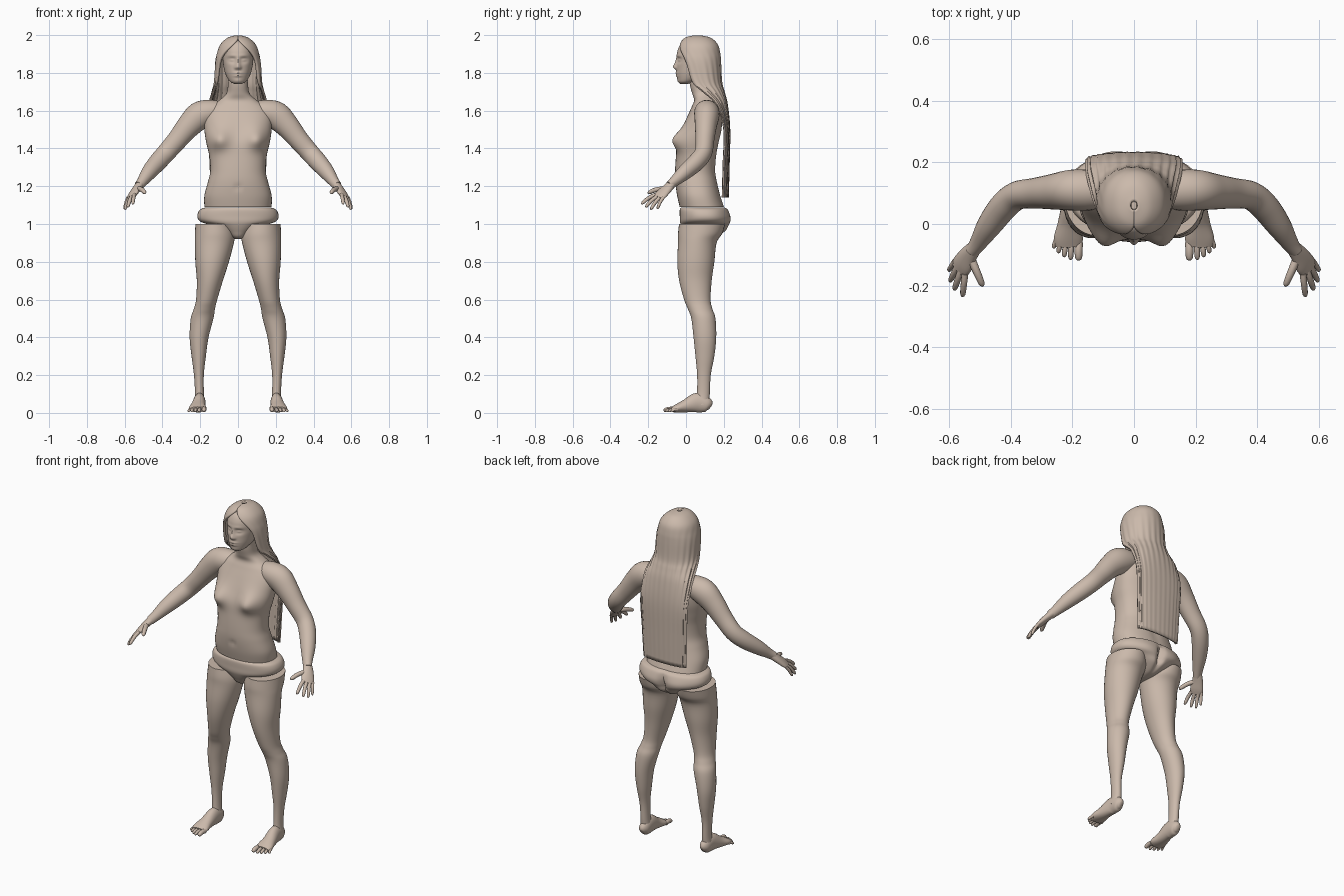
import bpy, bmesh, math
from mathutils import Vector

skin = bpy.data.materials.new("warm_beige")
skin.diffuse_color = (0.60, 0.49, 0.41, 1)


def finish(name, bm, mirror=False, angle=50):
    bmesh.ops.recalc_face_normals(bm, faces=bm.faces)
    me = bpy.data.meshes.new(name)
    bm.to_mesh(me)
    bm.free()
    me.materials.append(skin)
    ob = bpy.data.objects.new(name, me)
    bpy.context.collection.objects.link(ob)
    if mirror:
        m = ob.modifiers.new("Mirror", 'MIRROR')
        m.use_mirror_merge = False
    bpy.ops.object.select_all(action='DESELECT')
    ob.select_set(True)
    bpy.context.view_layer.objects.active = ob
    bpy.ops.object.shade_smooth_by_angle(angle=math.radians(angle))
    return ob


def spline(rows, steps):
    """Smooth curve through rows of equal length."""
    out = []
    for i in range(len(rows) - 1):
        p = [rows[max(0, min(len(rows) - 1, i + k))] for k in (-1, 0, 1, 2)]
        for s in range(steps):
            t = s / steps
            out.append([0.5 * (2 * b + (c - a) * t + (2 * a - 5 * b + 4 * c - d) * t * t
                               + (3 * b - a - 3 * c + d) * t ** 3) for a, b, c, d in zip(*p)])
    out.append(list(rows[-1]))
    return out


def skin_rings(bm, rings, closed=True):
    vs = [[bm.verts.new(p) for p in r] for r in rings]
    n = len(vs[0])
    for a, b in zip(vs, vs[1:]):
        for j in range(n if closed else n - 1):
            k = (j + 1) % n
            bm.faces.new((a[j], a[k], b[k], b[j]))
    if closed:
        bm.faces.new(vs[0][::-1])
        bm.faces.new(vs[-1])


def loft(bm, rows, n=32, steps=5, power=1.0, bumps=()):
    """Level rings (x, y, z, half width, half depth); bumps push front (-1) or back (1)."""
    rings = []
    for x, y, z, rx, ry in spline(rows, steps):
        ring = []
        for j in range(n):
            a = 2 * math.pi * j / n
            c, s = math.cos(a), math.sin(a)
            px = x + max(rx, .002) * math.copysign(abs(c) ** power, c)
            py = y + max(ry, .002) * math.copysign(abs(s) ** power, s)
            for bx, bz, sx, sz, amt, side in bumps:
                if s * side > 0:
                    u = (abs(px) - bx) / sx if bx else px / sx
                    v = (z - bz) / sz
                    py += side * amt * math.exp(-(u * u + v * v) / 2) * abs(s) ** .5
            ring.append((px, py, z))
        rings.append(ring)
    skin_rings(bm, rings)


def tube(bm, rows, ref, n=16, steps=5):
    """Rings square to a path (x, y, z, half size along ref, other half size)."""
    pts = spline(rows, steps)
    rings = []
    for i, p in enumerate(pts):
        t = (Vector(pts[min(i + 1, len(pts) - 1)][:3]) - Vector(pts[max(i - 1, 0)][:3])).normalized()
        u = Vector(ref)
        u = (u - u.dot(t) * t).normalized()
        v = t.cross(u)
        rings.append([Vector(p[:3]) + u * max(p[3], .001) * math.cos(2 * math.pi * j / n)
                      + v * max(p[4], .001) * math.sin(2 * math.pi * j / n) for j in range(n)])
    skin_rings(bm, rings)


def digit(bm, base, tip, r, lift=0.0):
    """Finger or toe with a slight arch and rounded tip."""
    a, b = Vector(base), Vector(tip)
    rows = []
    for f, k in ((0, 1), (.35, .95), (.65, .9), (.9, .75), (1, .25)):
        p = a.lerp(b, f) + Vector((0, 0, lift * math.sin(math.pi * f)))
        rows.append((p.x, p.y, p.z, r * k, r * k))
    tube(bm, rows, (1, 0.3, 0), 10, 3)


# torso and neck
bm = bmesh.new()
loft(bm, [(0, .085, 1.09, .178, .118), (0, .068, 1.15, .178, .115), (0, .055, 1.22, .16, .112),
          (0, .05, 1.28, .147, .108), (0, .055, 1.36, .152, .108), (0, .065, 1.43, .168, .11),
          (0, .085, 1.50, .178, .105), (0, .1, 1.57, .178, .092), (0, .105, 1.62, .15, .075),
          (0, .105, 1.655, .1, .062), (0, .09, 1.69, .062, .057), (0, .075, 1.74, .053, .055),
          (0, .065, 1.80, .05, .05)],
     n=72, steps=6, power=.88,
     bumps=[(.105, 1.445, .036, .035, .042, -1), (.1, 1.49, .05, .05, .012, -1),
            (0, 1.35, .018, .16, -.012, 1), (0, 1.195, .008, .012, -.008, -1)])
finish("torso", bm)

# hips with briefs shape
bm = bmesh.new()
loft(bm, [(0, .09, 1.088, .172, .115), (0, .095, 1.075, .203, .128), (0, .1, 1.04, .215, .133),
          (0, .1, 1.012, .198, .132), (0, .1, .99, .135, .125), (0, .1, .96, .08, .11),
          (0, .085, .93, .038, .075), (0, .08, .92, .015, .03)],
     n=72, steps=5, power=.88,
     bumps=[(0, 1.0, .012, .045, -.03, 1), (.09, 1.02, .04, .03, .008, 1)])
finish("hips", bm)

# legs
bm = bmesh.new()
loft(bm, [(.125, .085, 1.0, .1, .122), (.122, .075, .95, .106, .117), (.125, .06, .9, .103, .102),
          (.137, .052, .8, .089, .098), (.149, .05, .7, .069, .086), (.166, .06, .6, .056, .07),
          (.178, .075, .55, .056, .065), (.19, .092, .5, .06, .064), (.206, .1, .4, .05, .06),
          (.208, .1, .3, .038, .05), (.207, .095, .2, .026, .036), (.204, .092, .1, .024, .034),
          (.204, .085, .045, .03, .036)], n=36)
finish("leg", bm, True)

# feet
bm = bmesh.new()
tube(bm, [(.2, .130, .032, .012, .018), (.202, .112, .042, .028, .040), (.204, .06, .054, .032, .052),
          (.21, 0, .037, .038, .035), (.213, -.045, .025, .047, .023), (.213, -.072, .018, .043, .015)],
     (1, 0, 0), 24)
for i, (x, tip) in enumerate(((.180, -.118), (.203, -.116), (.221, -.107), (.237, -.094), (.250, -.078))):
    r = .014 if i == 0 else .0105 - .0005 * i
    digit(bm, (x, -.045 - .004 * (4 - i), .018), (x + .003 * i, tip, r * .8), r, .005)
finish("foot", bm, True)

# arms
bm = bmesh.new()
tube(bm, [(.09, .11, 1.60, .05, .055), (.15, .11, 1.592, .066, .066), (.205, .11, 1.572, .074, .066),
          (.26, .105, 1.52, .064, .058), (.32, .1, 1.447, .054, .05), (.38, .092, 1.378, .050, .046),
          (.425, .055, 1.328, .048, .046), (.47, -.005, 1.275, .041, .040),
          (.505, -.06, 1.227, .029, .028), (.525, -.088, 1.203, .025, .022)], (1, 0, 1), 28)
finish("arm", bm, True)

# hands
bm = bmesh.new()
tube(bm, [(.517, -.076, 1.212, .024, .022), (.538, -.102, 1.185, .031, .019),
          (.556, -.13, 1.158, .037, .016), (.57, -.148, 1.139, .033, .011)], (.04, .05, -.015), 20)
for base, tip, r in (((.549, -.162, 1.154), (.557, -.236, 1.105), .011),
                     ((.562, -.151, 1.146), (.584, -.214, 1.088), .011),
                     ((.574, -.138, 1.140), (.598, -.187, 1.076), .0105),
                     ((.582, -.121, 1.139), (.602, -.152, 1.079), .0095),
                     ((.528, -.115, 1.186), (.491, -.202, 1.163), .0135)):
    digit(bm, base, tip, r, .007)
finish("hand", bm, True)

# head with modelled face
bm = bmesh.new()
loft(bm, [(0, -.008, 1.742, .02, .02), (0, .005, 1.755, .043, .044), (0, .04, 1.79, .065, .088),
          (0, .055, 1.83, .076, .104), (0, .06, 1.87, .081, .109), (0, .06, 1.92, .079, .104),
          (0, .06, 1.96, .06, .082), (0, .06, 1.982, .03, .04)],
     n=112, steps=9, power=.93,
     bumps=[(0, 1.832, .010, .010, .016, -1), (0, 1.856, .008, .018, .009, -1),
            (.012, 1.827, .005, .005, .005, -1), (.032, 1.868, .016, .011, -.013, -1),
            (.032, 1.867, .010, .005, .008, -1), (.03, 1.890, .018, .006, .004, -1),
            (0, 1.799, .017, .005, .007, -1), (0, 1.785, .015, .005, .007, -1),
            (0, 1.792, .018, .002, -.003, -1), (0, 1.757, .018, .011, .005, -1)])
finish("head", bm)

# long hair: open-fronted hood falling into a flat back panel
bm = bmesh.new()
rings = []
for z, cy, rx, ry, arc in spline([(1.999, .06, .012, .015, 180), (1.986, .063, .055, .068, 180),
                                  (1.95, .066, .094, .103, 162), (1.90, .066, .112, .116, 136),
                                  (1.85, .07, .121, .116, 124), (1.75, .083, .126, .108, 115),
                                  (1.70, .11, .138, .094, 103), (1.63, .165, .153, .056, 95),
                                  (1.50, .207, .155, .027, 90), (1.32, .203, .148, .028, 90),
                                  (1.14, .198, .14, .028, 90)], 5):
    ring = []
    for j in range(65):
        f = 2 * j / 64 - 1
        t = math.radians(min(arc, 180)) * f
        k = 1 + .022 * math.sin(j * 1.35) * min(1, max(0, (1.95 - z) * 4))
        ring.append((rx * math.sin(t) * k, cy + ry * math.copysign(abs(math.cos(t)) ** .9, math.cos(t)) * k, z))
    rings.append(ring)
skin_rings(bm, rings, closed=False)
hair = finish("long_hair", bm, angle=40)
sol = hair.modifiers.new("Thickness", 'SOLIDIFY')
sol.thickness = .014
# thickness grows inward from the outer surface
out = sum(p.normal.dot(p.center - Vector((0, .06, p.center.z))) for p in hair.data.polygons)
sol.offset = -1 if out > 0 else 1
